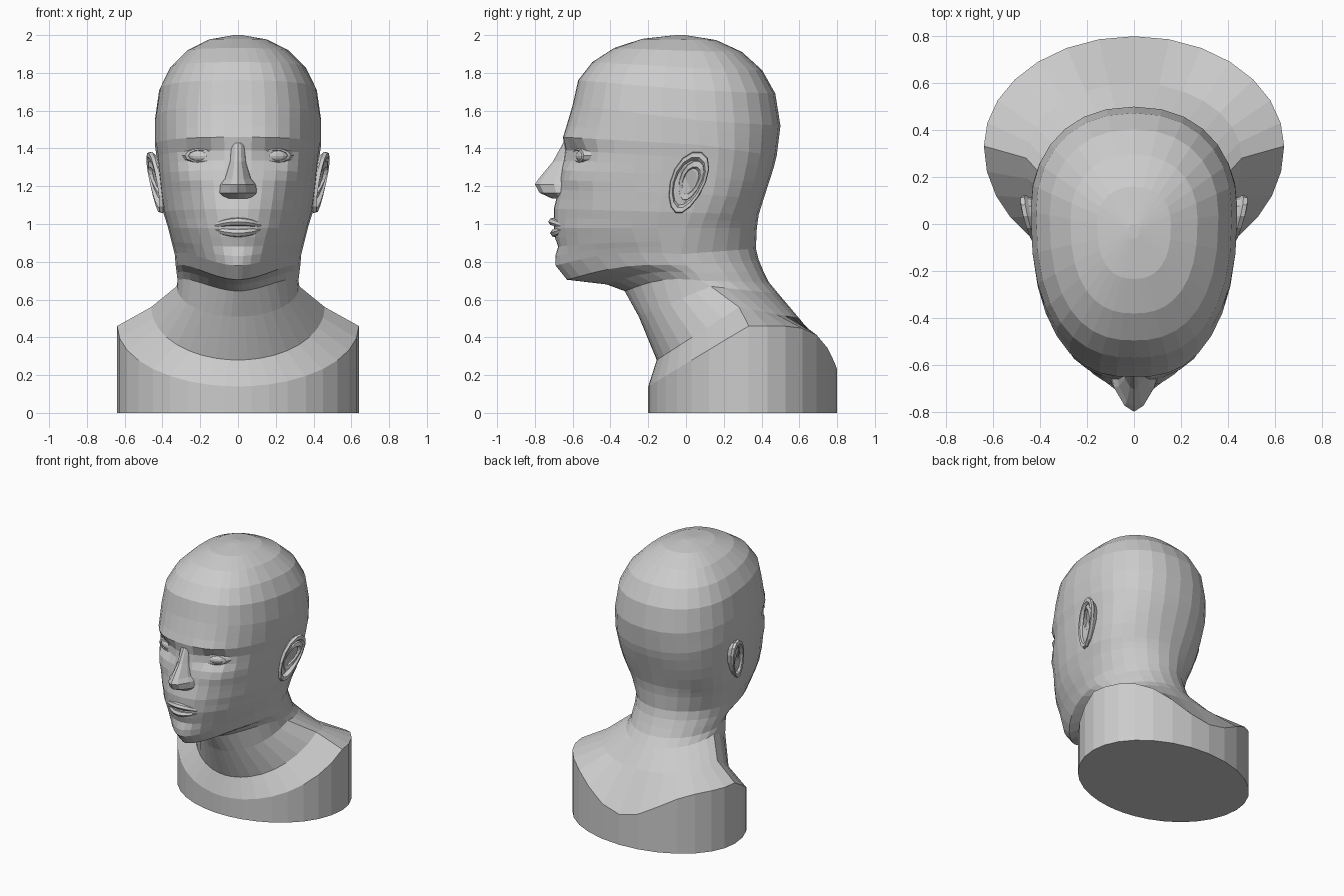
import bpy, bmesh
from math import sin, cos, pi, sqrt, exp
from mathutils import Matrix

if "Cube" in bpy.data.objects:
    bpy.data.objects.remove(bpy.data.objects["Cube"])

def finish(name, bm, mirror=False):
    bmesh.ops.recalc_face_normals(bm, faces=bm.faces[:])
    me = bpy.data.meshes.new(name)
    bm.to_mesh(me)
    bm.free()
    ob = bpy.data.objects.new(name, me)
    bpy.context.collection.objects.link(ob)
    if mirror:
        ob.modifiers.new("mirror", 'MIRROR')
    return ob

def loft(name, rings, mirror=False, caps=True):
    """Skin closed rings of equal length."""
    bm = bmesh.new()
    vs = [[bm.verts.new(p) for p in r] for r in rings]
    n = len(rings[0])
    for a, b in zip(vs, vs[1:]):
        for i in range(n):
            j = (i + 1) % n
            bm.faces.new((a[i], a[j], b[j], b[i]))
    if caps:
        bm.faces.new(vs[0])
        bm.faces.new(vs[-1])
    return finish(name, bm, mirror)

def oval(n):
    return [(cos(2 * pi * i / n), sin(2 * pi * i / n)) for i in range(n)]

# Rings from forehead to shoulder edge: front y, z | half width, side y, z | back y, z
ROWS = [
    (-.60, 1.63, .44, .05, 1.55, .50, 1.52),
    (-.65, 1.46, .44, .07, 1.42, .48, 1.36),
    (-.645, 1.39, .43, .07, 1.35, .465, 1.30),
    (-.675, 1.18, .41, .06, 1.16, .41, 1.13),
    (-.70, 1.08, .395, .03, 1.06, .385, 1.05),
    (-.70, .98, .37, 0, .98, .375, .98),
    (-.69, .78, .335, -.03, .84, .37, .87),
    (-.63, .705, .33, 0, .78, .385, .81),
    (-.42, .68, .325, .05, .74, .41, .75),
    (-.325, .645, .32, .08, .70, .44, .69),
    (-.25, .51, .325, .13, .67, .49, .63),
    (-.155, .28, .46, .28, .56, .60, .50),
    (-.20, .14, .64, .33, .46, .80, .23),
]

# Cranium: the first ring shrinks along a quarter arc up to the crown
rows = []
for k in range(5):
    a = pi / 2 * (.97 - .19 * k)
    c, s = cos(a) ** .95, sin(a) ** .92
    fy, fz, w, sy, sz, by, bz = ROWS[0]
    ys = [-.03 + (y + .03) * c for y in (fy, sy, by)]
    zs = [z + (2 - z) * s for z in (fz, sz, bz)]
    rows.append((ys[0], zs[0], w * c, ys[1], zs[1], ys[2], zs[2]))
# Extra rings through the face, then a vertical wall down to the floor
for r, q in zip(ROWS, ROWS[1:]):
    n = max(1, round((r[1] - q[1]) / .05)) if q[1] > .75 else 1
    rows += [tuple(a + (b - a) * k / n for a, b in zip(r, q)) for k in range(n)]
fy, fz, w, sy, sz, by, bz = ROWS[-1]
rows += [ROWS[-1], (fy, 0, w, sy, 0, by, 0)]

# Face modelling: x, z, x radius, z radius, push in y
BUMPS = [
    (.19, 1.36, .10, .055, .045),   # eye socket
    (.20, 1.46, .13, .03, -.008),   # brow
    (.26, 1.24, .08, .06, -.015),   # cheekbone
    (.25, 1.05, .07, .09, .015),    # cheek hollow
    (0, .89, .10, .03, .02),        # dip above chin
]
HALF = 16

def body_ring(row):
    fy, fz, w, sy, sz, by, bz = row
    front = min(1, max(.82, 1 - .42 * (fz - .85)))   # squarer across the brow
    back = min(1, front + .08)
    jaw = .6 < fz < .95
    if jaw:
        front = 1 + min(.25, (.95 - fz) * 1.2)       # chin tapers to a point
    drop = 6 if w > .6 else 1                        # shoulder edge dips at the back
    half = []
    for i in range(HALF + 1):
        t = pi * (i / HALF) ** 1.2
        e = front if t < pi / 2 else back
        c = abs(cos(t)) ** e
        x = w * max(sin(t), 0) ** e
        if t < pi / 2:
            y, z = sy + (fy - sy) * c, sz + (fz - sz) * c
            if jaw and fz < .9:
                z += min(1, (.9 - fz) * 8) * x * x * c   # jaw line curves upward
        else:
            y, z = sy + (by - sy) * c, sz + (bz - sz) * c ** drop
        if y < -.3 and z > .7:
            for cx, cz, rx, rz, d in BUMPS:
                y += d * exp(-((x - cx) / rx) ** 2 - ((z - cz) / rz) ** 2)
        half.append((x, y, z))
    return half + [(-x, y, z) for x, y, z in half[-2:0:-1]]

loft("head_and_bust", [body_ring(r) for r in rows])

# Nose: z, ridge y, half width; each section is an arch
NOSE = [(1.43, -.65, .035), (1.33, -.705, .045), (1.24, -.78, .075),
        (1.21, -.80, .10), (1.165, -.775, .108), (1.135, -.71, .085)]
ARCH = [(-1, 0), (-.85, .4), (-.4, .85), (0, 1), (.4, .85), (.85, .4), (1, 0)]
loft("nose", [[(w * u, -.63 + (t + .63) * v, z) for u, v in ARCH] for z, t, w in NOSE])

# Lips: tapering rolls that follow the curve of the face
def lip(name, z0, y0, height):
    rings = []
    for k in range(9):
        u = -1 + k / 4
        s = max(sqrt(1 - u * u), .08)
        z = z0 + (.982 - z0) * u * u
        y = y0 + .07 * u * u
        rings.append([(.155 * u, y + .04 * s * c, z + height * s * d) for c, d in oval(8)])
    loft(name, rings)

lip("upper_lip", 1.012, -.69, .024)
lip("lower_lip", .952, -.68, .025)

# Eyes with a raised lid rim
bm = bmesh.new()
bmesh.ops.create_uvsphere(bm, u_segments=12, v_segments=8, radius=1,
                          matrix=Matrix.Translation((.195, -.545, 1.36)) @ Matrix.Rotation(.3, 4, 'Z')
                          @ Matrix.Diagonal((.075, .035, .033, 1)))
finish("eyes", bm, True)
loft("eyelids", [[(.195 + .068 * s * c, y + .026 * s * c, 1.362 + .03 * s * d) for c, d in oval(12)]
                 for s, y in ((.9, -.545), (1, -.578), (1.25, -.574), (1.5, -.54))], True, False)

# Ears: a leaning oval, narrow at the lobe, stepped into root, rim and hollow
def ear_ring(s, x, dy=0, dz=0):
    ring = []
    for c, d in oval(14):
        z = .165 * d
        y = .3 * z + (.095 + .015 * d) * c
        ring.append((x + .12 * z + .2 * y, .01 + dy + y * s, 1.22 + dz + z * s))
    return ring

loft("ears", [ear_ring(s, x) for s, x in ((.8, .37), (.92, .415), (1, .43), (.97, .448),
                                          (.82, .448), (.72, .425), (.4, .415))], True)
# Inner fold of the ear around its hollow
loft("ear_folds", [ear_ring(s, x, .015, .01) for s, x in ((.68, .41), (.62, .44), (.45, .44), (.35, .41))], True)
